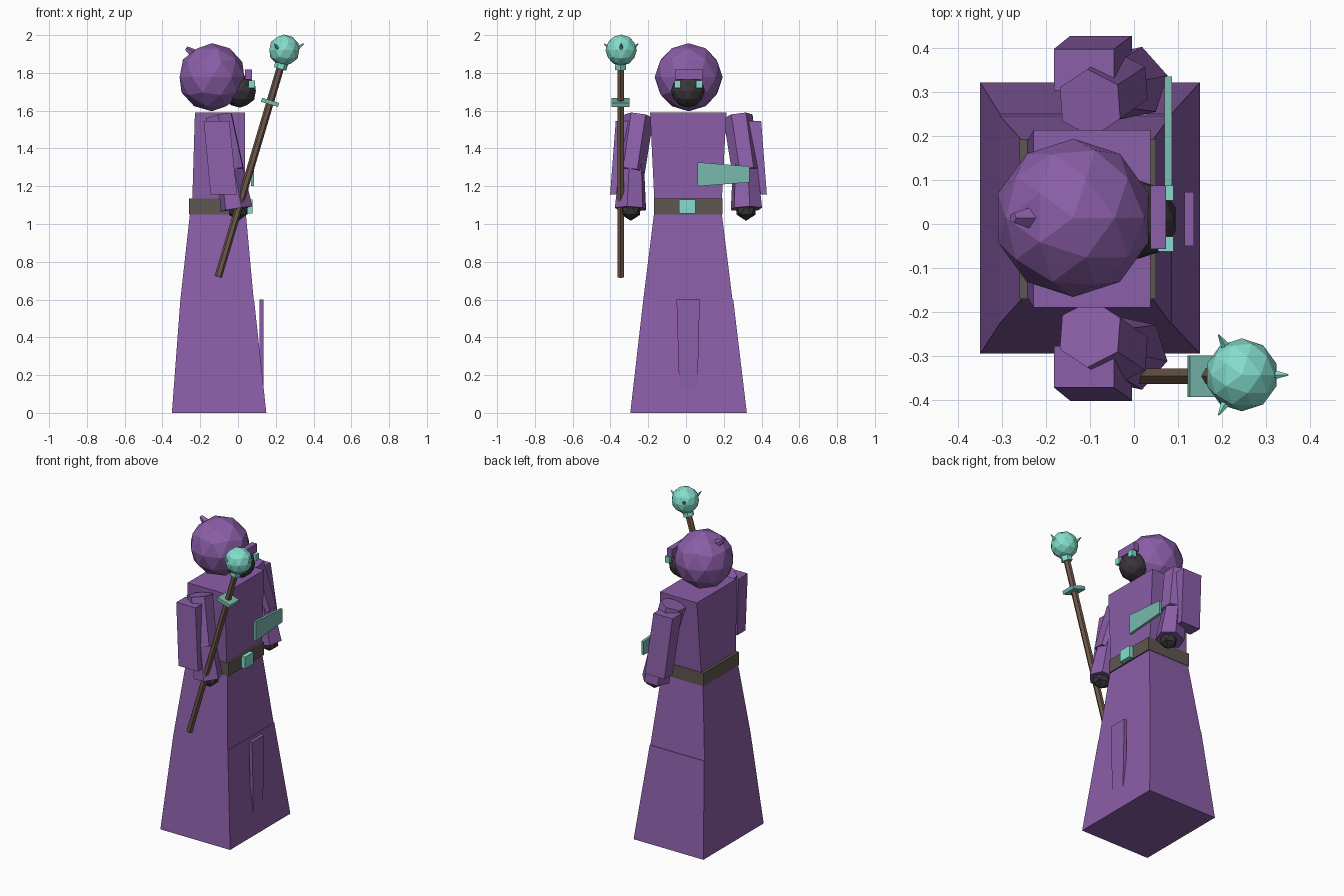
import bpy, bmesh, math
from mathutils import Vector

if "Cube" in bpy.data.objects:
    bpy.data.objects.remove(bpy.data.objects["Cube"])

MID = 0.013  # y of the symmetry plane


def material(name, rgb):
    lin = [((c / 255 + 0.055) / 1.055) ** 2.4 if c > 10 else c / 3294 for c in rgb]
    m = bpy.data.materials.new(name)
    m.diffuse_color = (*lin, 1)
    m.use_nodes = True
    m.node_tree.nodes["Principled BSDF"].inputs["Base Color"].default_value = m.diffuse_color
    return m


PURPLE = material("purple cloth", (139, 94, 168))
BELT = material("dark leather", (94, 87, 80))
WOOD = material("brown wood", (112, 88, 74))
DARK = material("shadow black", (58, 53, 58))
TEAL = material("dull teal", (120, 186, 175))
BRIGHT = material("bright teal", (132, 222, 205))


def finish(bm, name, mat):
    bmesh.ops.recalc_face_normals(bm, faces=bm.faces)
    me = bpy.data.meshes.new(name)
    bm.to_mesh(me)
    bm.free()
    me.materials.append(mat)
    ob = bpy.data.objects.new(name, me)
    bpy.context.collection.objects.link(ob)
    return ob


def loft(name, mat, rings):
    """Closed skin through rings of equal point count."""
    bm = bmesh.new()
    loops = [[bm.verts.new(p) for p in ring] for ring in rings]
    n = len(loops[0])
    for a, b in zip(loops, loops[1:]):
        for i in range(n):
            j = (i + 1) % n
            bm.faces.new((a[i], a[j], b[j], b[i]))
    bm.faces.new(loops[0])
    bm.faces.new(loops[-1])
    return finish(bm, name, mat)


def rect(z, x0, x1, y0, y1):
    return [(x0, y0, z), (x1, y0, z), (x1, y1, z), (x0, y1, z)]


def block(name, mat, x, y, z):
    return loft(name, mat, [rect(z[0], *x, *y), rect(z[1], *x, *y)])


def rod(name, mat, a, b, r0, r1, sides=6):
    """Tapered prism from a to b."""
    a, b = Vector(a), Vector(b)
    bm = bmesh.new()
    bmesh.ops.create_cone(bm, cap_ends=True, segments=sides, radius1=r0,
                          radius2=r1, depth=(b - a).length)
    ob = finish(bm, name, mat)
    ob.rotation_euler = (b - a).to_track_quat('Z', 'Y').to_euler()
    ob.location = (a + b) / 2
    return ob


def ball(name, mat, centre, r, level=2):
    bm = bmesh.new()
    bmesh.ops.create_icosphere(bm, subdivisions=level, radius=r)
    ob = finish(bm, name, mat)
    ob.location = centre
    return ob


# Robe skirt, belt and torso
loft("robe_lower", PURPLE, [rect(0, -.35, .15, -.295, .322), rect(.6, -.305, .085, -.226, .25)])
loft("robe_upper", PURPLE, [rect(.6, -.305, .083, -.226, .246), rect(1.05, -.255, .042, -.17, .19)])
block("belt", BELT, (-.26, .05), (-.17, .193), (1.05, 1.135))
block("buckle", BRIGHT, (.045, .077), (-.037, .05), (1.055, 1.13))
loft("torso", PURPLE, [rect(1.13, -.242, .037, -.168, .19), rect(1.59, -.228, .038, -.19, .214)])
loft("robe_front_panel", PURPLE, [rect(.1, .115, .136, -.035, .06), rect(.6, .115, .136, -.05, .073)])

# Tapered sash plate on the chest
loft("sash", TEAL, [[(.069, y, z0), (.086, y, z0), (.086, y, z1), (.069, y, z1)]
                    for y, z0, z1 in ((.06, 1.2, 1.327), (.335, 1.22, 1.305))])

# Hooded head, face, eyes and brim
ball("hood", PURPLE, (-.138, .014, 1.777), .18)
rod("hood_tip", PURPLE, (-.2, .014, 1.875), (-.275, .014, 1.93), .04, .012, 5)
ball("face", DARK, (.01, .01, 1.705), .089)
for s in (-1, 1):
    yc = MID + s * .058
    block("eye", BRIGHT, (.055, .09), (yc - .017, yc + .017), (1.72, 1.76))
block("hood_brim", PURPLE, (.038, .073), (-.057, .088), (1.765, 1.818))

# Arms: upper sleeve, flared forearm sleeve, outer drape and hand
for s, side in ((-1, "right"), (1, "left")):
    Y = lambda d: MID + s * d
    rod(side + "_upper_sleeve", PURPLE, (-.035, Y(.305), 1.28), (-.1, Y(.262), 1.57), .075, .078)
    rod(side + "_forearm_sleeve", PURPLE, (-.008, Y(.307), 1.08), (-.055, Y(.297), 1.38), .087, .062)
    loft(side + "_sleeve_drape", PURPLE, [
        rect(1.155, -.145, -.005, Y(.33), Y(.415)),
        rect(1.545, -.182, -.045, Y(.29), Y(.385))])
    ball(side + "_hand", DARK, (.003, Y(.305), 1.075), .058, 1)

# Staff with crosspiece, collar, orb and three spikes
SY = -.346
foot, head = Vector((-.105, SY, .72)), Vector((.228, SY, 1.84))
axis = (head - foot).normalized()
rod("staff", WOOD, foot, head, .02, .02)
mid = foot.lerp(head, .825)
rod("staff_crosspiece", TEAL, mid - axis * .011, mid + axis * .011, .067, .067, 4)
bpy.context.object
cross = bpy.data.objects["staff_crosspiece"]
cross.rotation_mode = 'QUATERNION'
cross.rotation_quaternion = axis.to_track_quat('Z', 'Y')
for v in cross.data.vertices:  # square the sides to the staff
    x, y, z = v.co
    c = math.sqrt(.5)
    v.co = (c * (x - y), c * (x + y), z)
rod("staff_collar", BRIGHT, head - axis * .02, head + axis * .025, .034, .034)
orb = Vector((.245, SY + .003, 1.92))
ball("orb", BRIGHT, orb, .083)
for k in range(3):
    a = k * math.tau / 3
    d = Vector((math.cos(a), math.sin(a), 0))
    rod("orb_spike", BRIGHT, orb + d * .07 + Vector((0, 0, .01)),
        orb + d * .105 + Vector((0, 0, .035)), .013, .002, 5)
